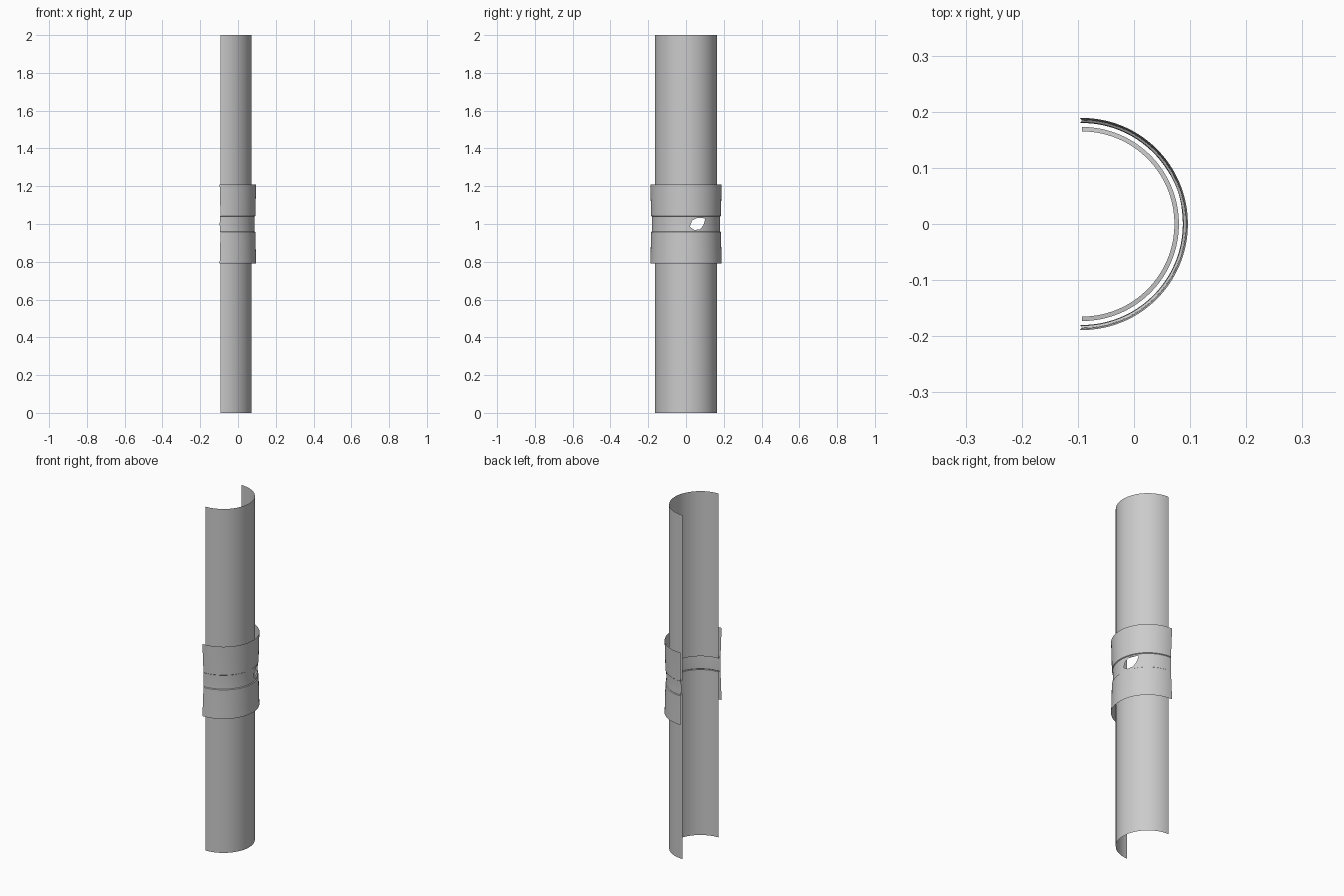
import bpy, bmesh, math
from mathutils import Vector

cube = bpy.data.objects.get("Cube")
if cube:
    bpy.data.objects.remove(cube)

grey = bpy.data.materials.new("light_grey")
grey.use_nodes = True
grey.diffuse_color = (0.6, 0.6, 0.6, 1)
grey.node_tree.nodes["Principled BSDF"].inputs["Base Color"].default_value = (0.6, 0.6, 0.6, 1)

AXIS_X = -0.093
MID_Z = 1.0
SEGMENTS = 64


def half_shell(name, profile, hole=None):
    """Sweep (radius, z, end overrun) points around half a turn, open to -x."""
    bm = bmesh.new()
    rings = []
    for radius, z, over in profile:
        reach = math.pi / 2 + over / radius
        ring = []
        for i in range(SEGMENTS + 1):
            a = -reach + 2 * reach * i / SEGMENTS
            ring.append(bm.verts.new((AXIS_X + radius * math.cos(a), radius * math.sin(a), z)))
        rings.append(ring)
    for low, high in zip(rings, rings[1:]):
        for i in range(SEGMENTS):
            bm.faces.new((low[i], low[i + 1], high[i + 1], high[i]))
    if hole:
        cut_hole(bm, hole)
    mesh = bpy.data.meshes.new(name)
    bm.to_mesh(mesh)
    bm.free()
    mesh.materials.append(grey)
    obj = bpy.data.objects.new(name, mesh)
    bpy.context.collection.objects.link(obj)
    bpy.ops.object.select_all(action="DESELECT")
    obj.select_set(True)
    bpy.context.view_layer.objects.active = obj
    bpy.ops.object.shade_smooth_by_angle(angle=math.radians(30))
    return obj


def cut_hole(bm, outline):
    """Slice along each side of a convex (y, z) outline and drop the inside."""
    sides = []
    for (y0, z0), (y1, z1) in zip(outline, outline[1:] + outline[:1]):
        point = Vector((0, y0, z0))
        normal = Vector((0, z1 - z0, y0 - y1)).normalized()
        sides.append((point, normal))
        bmesh.ops.bisect_plane(bm, geom=bm.verts[:] + bm.edges[:] + bm.faces[:],
                               dist=1e-6, plane_co=point, plane_no=normal)
    inside = [f for f in bm.faces
              if all((f.calc_center_median() - p).dot(n) < 0 for p, n in sides)]
    bmesh.ops.delete(bm, geom=inside, context="FACES")


# Two thin half pipes with an outward lip where they face each other
half_shell("lower_pipe", [(0.165, 0, 0), (0.165, 0.962, 0), (0.173, 0.963, 0)])
half_shell("upper_pipe", [(0.173, 1.039, 0), (0.165, 1.04, 0), (0.165, 2, 0)])

# Flared collar sleeves, mirrored about the joint
flare = [(0.181, 0.04, 0.002), (0.185, 0.043, 0), (0.186, 0.1, 0.001), (0.189, 0.21, 0.004)]
half_shell("upper_sleeve", [(r, MID_Z + h, e) for r, h, e in flare])
half_shell("lower_sleeve", [(r, MID_Z - h, e) for r, h, e in reversed(flare)])

# Recessed waist band with a ragged hole, outline running anticlockwise
tear = [(0.02, 0.985), (0.045, 0.968), (0.075, 0.972), (0.092, 0.993),
        (0.103, 1.03), (0.06, 1.032), (0.032, 1.018)]
half_shell("waist_band", [(0.181, 0.96, 0.002), (0.18, MID_Z, 0.004), (0.181, 1.04, 0.002)], tear)
